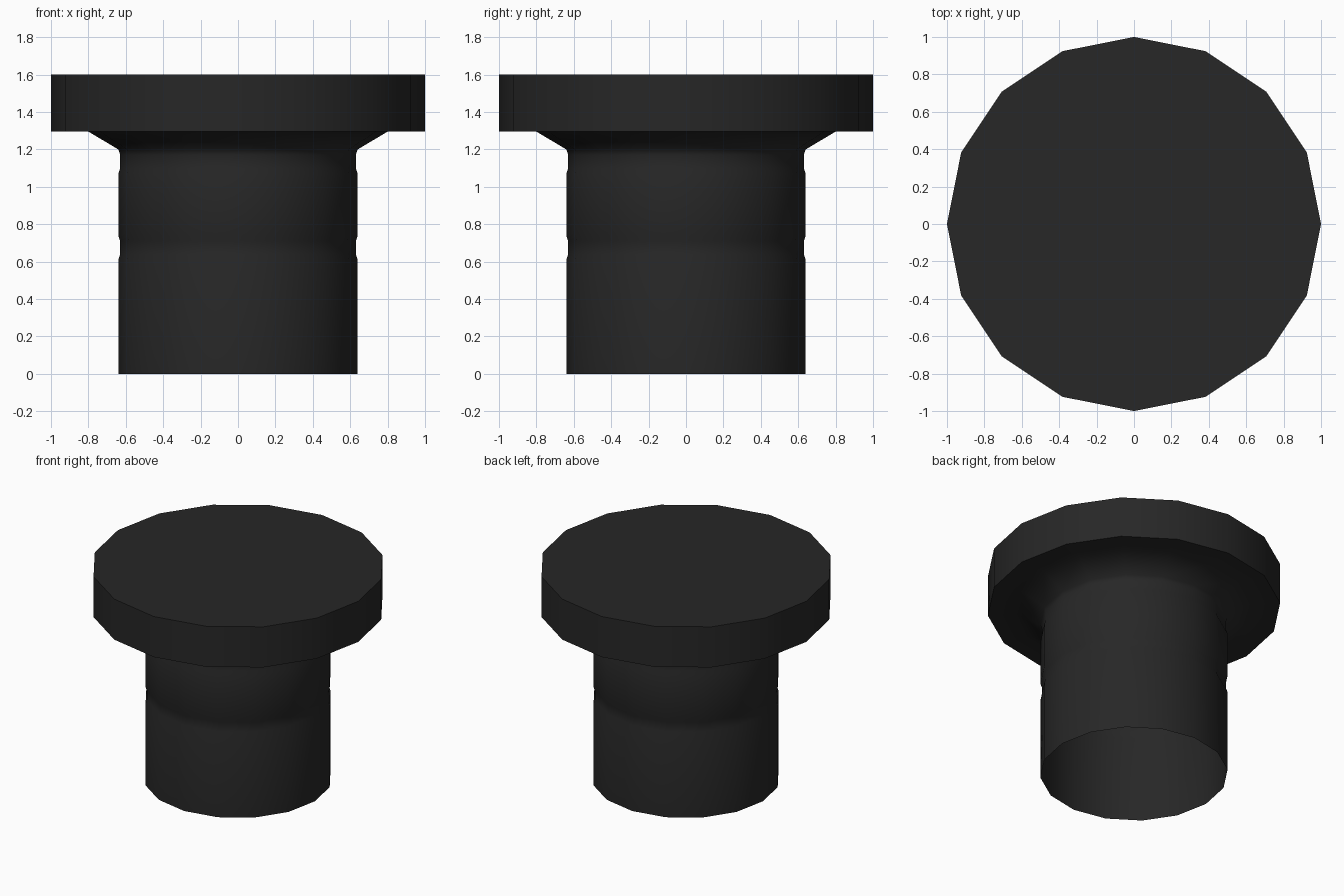
import bpy, bmesh, math

default = bpy.data.objects.get("Cube")
if default:
    bpy.data.objects.remove(default, do_unlink=True)

SIDES = 16

black = bpy.data.materials.new("matte_black")
black.use_nodes = True
colour = (0.02, 0.02, 0.02, 1)
black.diffuse_color = colour
black.node_tree.nodes["Principled BSDF"].inputs["Base Color"].default_value = colour


def groove(low, high, radius, depth=0.01, slope=0.03):
    """Shallow ring cut into the stem, as (radius, z) profile points going up."""
    return [(radius, low), (radius - depth, low + slope),
            (radius - depth, high - slope), (radius, high)]


# Profile from the open foot, up the grooved stem and flare, to the cap edge
stem = 0.64
profile = [(stem, 0)]
profile += groove(0.61, 0.74, stem)
profile += groove(1.07, 1.2, stem)
profile += [(0.8, 1.295), (1, 1.295), (1, 1.6)]

# Lathe the profile
bm = bmesh.new()
rings = []
for radius, z in profile:
    angles = [2 * math.pi * i / SIDES for i in range(SIDES)]
    rings.append([bm.verts.new((radius * math.cos(a), radius * math.sin(a), z)) for a in angles])
for lower, upper in zip(rings, rings[1:]):
    for i in range(SIDES):
        j = (i + 1) % SIDES
        bm.faces.new((lower[i], lower[j], upper[j], upper[i]))

# Flat cap top; the foot stays open
bm.faces.new(rings[-1])

mesh = bpy.data.meshes.new("flanged_plug")
bm.to_mesh(mesh)
bm.free()
mesh.materials.append(black)
plug = bpy.data.objects.new("flanged_plug", mesh)
bpy.context.collection.objects.link(plug)

# Soft facets with crisp cap edges
bpy.ops.object.select_all(action="DESELECT")
plug.select_set(True)
bpy.context.view_layer.objects.active = plug
bpy.ops.object.shade_smooth_by_angle(angle=math.radians(65))
